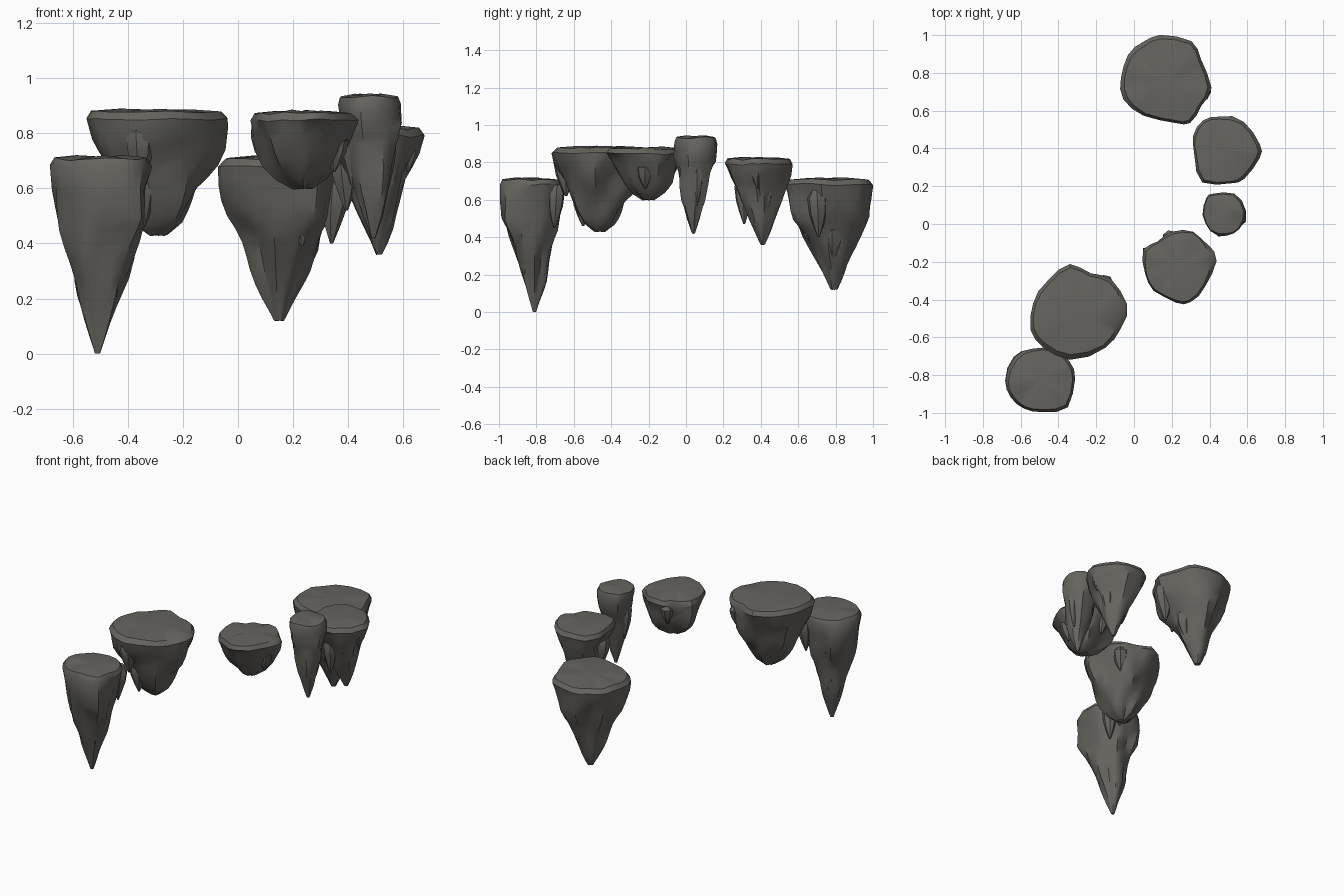
import bpy
import bmesh
import math
from mathutils import Vector, noise

if "Cube" in bpy.data.objects:
    bpy.data.objects.remove(bpy.data.objects["Cube"])

stone = bpy.data.materials.new("dark grey stone")
stone.diffuse_color = (0.135, 0.128, 0.115, 1)
stone.use_nodes = True
stone.node_tree.nodes["Principled BSDF"].inputs["Base Color"].default_value = stone.diffuse_color


def smooth_loop(pts):
    """Closed spline through the outline: each point plus a midpoint."""
    out, n = [], len(pts)
    for i in range(n):
        a, b, c, d = (Vector(pts[(i + k) % n]) for k in (-1, 0, 1, 2))
        out += [b, (b + c) * 0.5625 - (a + d) * 0.0625]
    return out


def loft(bm, loop, rings, tip, rough):
    """Skin the loop through (z, scale) rings, drifting toward the tip."""
    centre = sum(loop, Vector((0, 0))) / len(loop)
    top, low = rings[0][0], rings[-1][0]
    skins = []
    for z, s in rings:
        t = (top - z) / (top - low)
        mid = centre.lerp(Vector(tip), min(1, t * 1.15))
        ring = []
        for p in loop:
            d = (p - centre) * s
            u = d.normalized()
            seed = Vector((u.x * 1.7 + centre.x * 9, u.y * 1.7 + centre.y * 9, z * 4))
            k = 1 + rough * noise.noise(seed) * min(1, t * 2.5)
            wob = noise.noise(seed * 1.7 + Vector((5, 3, 1)))
            dz = wob * 0.012 if t < 0.15 else wob * 0.05 * s * (1 if rough else 0)
            q = mid + d * k
            ring.append(bm.verts.new((q.x, q.y, max(0, z + dz))))
        skins.append(ring)
    n = len(loop)
    for a, b in zip(skins, skins[1:]):
        for i in range(n):
            j = (i + 1) % n
            bm.faces.new((a[i], a[j], b[j], b[i]))
    # close top and tip with fans
    for ring, z in ((skins[0], top), (skins[-1], low)):
        c = sum((v.co for v in ring), Vector()) / n
        v = bm.verts.new((c.x, c.y, max(0, z)))
        for i in range(n):
            bm.faces.new((ring[i], ring[(i + 1) % n], v))


def rock(name, outline, top, profile, tip, spurs=()):
    bm = bmesh.new()
    rings = [(top, 0.5), (top - 0.008, 0.92), (top - 0.035, 1.0)]
    for z, s in profile:
        pz, ps = rings[-1]
        rings += [((pz + z) / 2, (ps + s) / 2), (z, s)]
    loft(bm, smooth_loop(outline), rings, tip, 0.38)
    # small hanging spikes fused to the flanks
    for x, y, z0, z1, r in spurs:
        loop = [Vector((x + r * math.cos(a * math.tau / 7), y + r * math.sin(a * math.tau / 7)))
                for a in range(7)]
        h = z0 - z1
        end = Vector((x, y)).lerp(Vector(tip), 0.1)
        loft(bm, loop, [(z0, 0.4), (z0 - h * 0.2, 0.9), (z0 - h * 0.5, 0.8), (z0 - h * 0.75, 0.5),
                        (z1, 0.1)], end, 0.0)
    bmesh.ops.recalc_face_normals(bm, faces=bm.faces)
    me = bpy.data.meshes.new(name)
    bm.to_mesh(me)
    bm.free()
    me.materials.append(stone)
    ob = bpy.data.objects.new(name, me)
    bpy.context.collection.objects.link(ob)
    bpy.ops.object.select_all(action='DESELECT')
    ob.select_set(True)
    bpy.context.view_layer.objects.active = ob
    bpy.ops.object.shade_smooth_by_angle(angle=math.radians(40))


# six floating stepping rocks along a curved path, front to back
rock("front_rock",
     [(-.54, -.66), (-.42, -.66), (-.34, -.73), (-.31, -.82), (-.35, -.97), (-.48, -.995),
      (-.58, -.98), (-.65, -.92), (-.68, -.83), (-.63, -.71)],
     .715, [(.5, .88), (.4, .70), (.27, .50), (.17, .34), (.07, .17), (.0, .05)], (-.51, -.81),
     [(-.37, -.70), (-.45, -.88), (-.60, -.86), (-.45, -.76)] and
     [(-.38, -.69, .68, .45, .05), (-.44, -.87, .50, .20, .05),
      (-.60, -.86, .62, .38, .06), (-.46, -.76, .5, .25, .05)])

rock("second_rock",
     [(-.34, -.21), (-.23, -.26), (-.12, -.29), (-.04, -.42), (-.08, -.55), (-.15, -.66),
      (-.34, -.71), (-.48, -.65), (-.55, -.56), (-.54, -.42), (-.46, -.30)],
     .885, [(.75, .88), (.65, .73), (.55, .50), (.47, .31), (.43, .12)], (-.29, -.46),
     [(-.15, -.31, .84, .68, .05), (-.21, -.46, .72, .53, .06),
      (-.35, -.56, .68, .46, .06), (-.36, -.66, .84, .62, .06)])

rock("third_rock",
     [(.20, -.04), (.32, -.03), (.39, -.11), (.42, -.20), (.38, -.33), (.30, -.42),
      (.22, -.42), (.10, -.36), (.05, -.27), (.05, -.14), (.12, -.09)],
     .88, [(.78, .86), (.70, .66), (.64, .42), (.60, .17)], (.24, -.20),
     [(.19, -.07, .84, .71, .045), (.36, -.22, .80, .66, .05)])

rock("fourth_rock",
     [(.42, .16), (.53, .16), (.59, .07), (.56, -.03), (.49, -.06), (.40, -.04),
      (.36, .05), (.38, .14)],
     .94, [(.82, .95), (.75, .75), (.60, .50), (.50, .28), (.42, .07)], (.49, .04),
     [(.41, .05, .85, .60, .045), (.54, .06, .82, .57, .04)])

rock("fifth_rock",
     [(.45, .57), (.58, .54), (.66, .42), (.66, .35), (.58, .24), (.51, .21), (.36, .22),
      (.32, .35), (.31, .46), (.36, .55)],
     .825, [(.74, .90), (.65, .66), (.55, .46), (.45, .28), (.36, .06)], (.51, .41),
     [(.63, .38, .79, .66, .04), (.38, .34, .76, .52, .06),
      (.46, .30, .72, .47, .05), (.55, .42, .68, .51, .05)])

rock("back_rock",
     [(.14, 1.0), (.31, .97), (.36, .87), (.41, .72), (.36, .62), (.30, .53), (.22, .53),
      (.05, .57), (-.05, .66), (-.07, .77), (-.03, .89), (.05, .96)],
     .715, [(.60, .91), (.50, .76), (.40, .58), (.30, .40), (.20, .22), (.12, .07)], (.15, .79),
     [(.16, .95, .68, .50, .05), (.24, .63, .62, .39, .06),
      (.36, .70, .66, .40, .06), (.24, .78, .48, .27, .07)])
